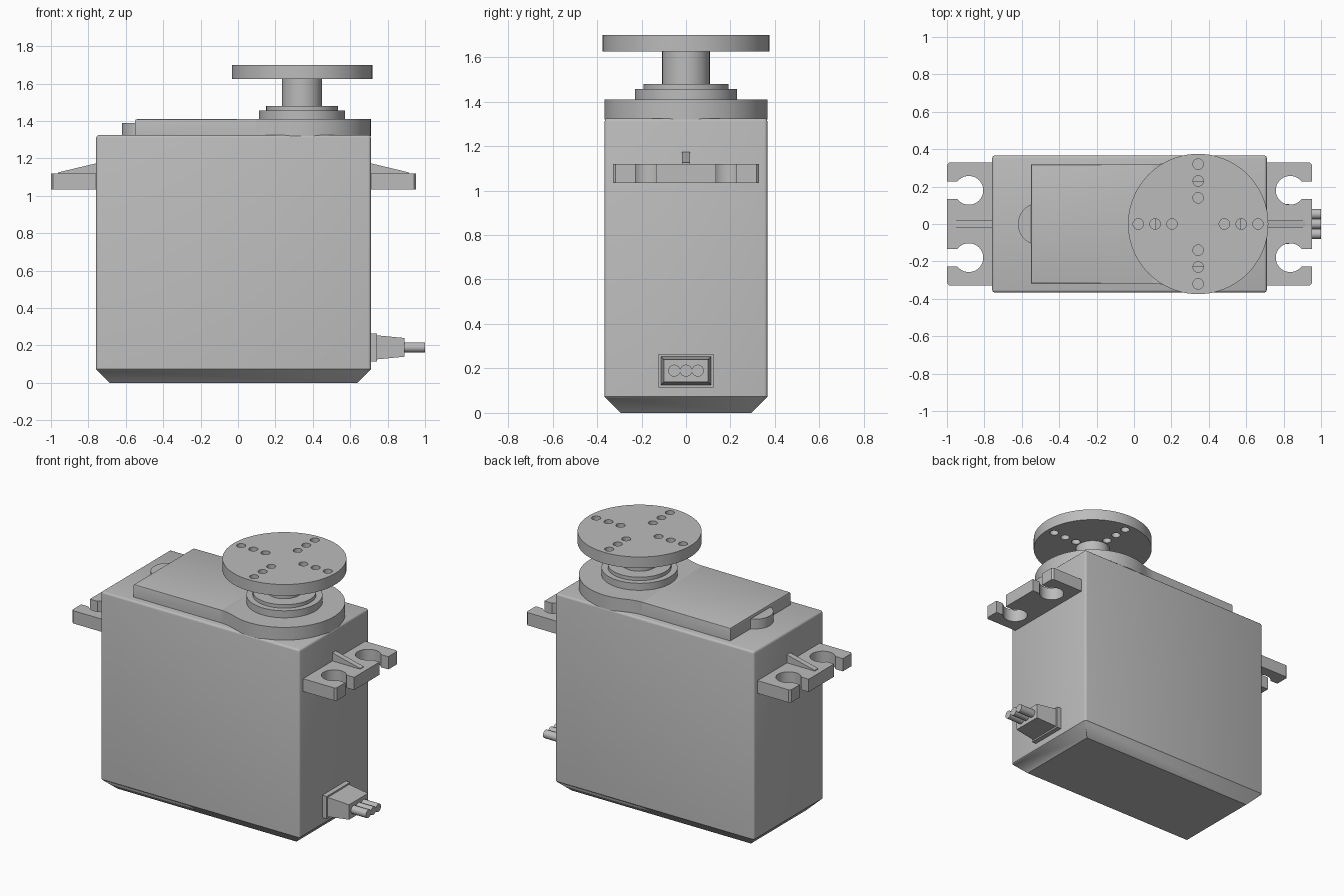
import bpy, bmesh
from math import sin, cos, pi, sqrt, atan2, asin, radians
from mathutils import Matrix, Vector

old = bpy.data.objects.get("Cube")
if old:
    bpy.data.objects.remove(old)

grey = bpy.data.materials.new("grey plastic")
grey.use_nodes = True
colour = (0.5, 0.5, 0.5, 1)
grey.diffuse_color = colour
grey.node_tree.nodes["Principled BSDF"].inputs["Base Color"].default_value = colour

AXIS_X = 0.343   # centre of the output shaft


def finish(name, bm, smooth=True):
    bmesh.ops.recalc_face_normals(bm, faces=bm.faces)
    mesh = bpy.data.meshes.new(name)
    bm.to_mesh(mesh)
    bm.free()
    mesh.materials.append(grey)
    ob = bpy.data.objects.new(name, mesh)
    bpy.context.scene.collection.objects.link(ob)
    if smooth:
        bpy.ops.object.select_all(action='DESELECT')
        ob.select_set(True)
        bpy.context.view_layer.objects.active = ob
        bpy.ops.object.shade_smooth_by_angle(angle=radians(30))
    return ob


def loft(bm, rings):
    """Skin rings of equal length and cap both ends."""
    rows = [[bm.verts.new(p) for p in ring] for ring in rings]
    n = len(rows[0])
    for a, b in zip(rows, rows[1:]):
        for i in range(n):
            j = (i + 1) % n
            bm.faces.new((a[i], a[j], b[j], b[i]))
    bm.faces.new(rows[0][::-1])
    bm.faces.new(rows[-1])


def prism(outline, z0, z1):
    bm = bmesh.new()
    loft(bm, [[(x, y, z) for x, y in outline] for z in (z0, z1)])
    return bm


def bevel_edges(bm, rule, width, segments):
    edges = [e for e in bm.edges if rule(*(v.co for v in e.verts))]
    bmesh.ops.bevel(bm, geom=edges, offset=width, segments=segments,
                    profile=0.5, affect='EDGES', clamp_overlap=True)


def arc(cx, cy, r, a0, a1, n):
    return [(cx + r * cos(a0 + (a1 - a0) * i / n),
             cy + r * sin(a0 + (a1 - a0) * i / n)) for i in range(n + 1)]


def circle(cx, cy, r, n=64):
    return arc(cx, cy, r, 0, 2 * pi, n)[:-1]


def rect(x0, x1, y0, y1):
    return [(x0, y0), (x1, y0), (x1, y1), (x0, y1)]


def level(ring, z):
    return [(x, y, z) for x, y in ring]


# Case: chamfered bottom, softened uprights and top
BX0, BX1, BY, TOP, CH = -0.758, 0.71, 0.366, 1.325, 0.073
bm = bmesh.new()
full = rect(BX0, BX1, -BY, BY)
loft(bm, [level(rect(BX0 + CH, BX1 - CH, CH - BY, BY - CH), 0),
          level(full, CH), level(full, TOP)])
bevel_edges(bm, lambda a, b: max(a.z, b.z) > TOP - 0.01, 0.014, 3)
finish("case", bm)

# Gearbox lid: plate blending into a round end
LY, LR, FR = 0.318, 0.367, 0.3
dx = sqrt((LR + FR) ** 2 - (LY + FR) ** 2)
t = asin((LY + FR) / (LR + FR))
upper = arc(AXIS_X, 0, LR, 0, pi - t, 28)
upper += arc(AXIS_X - dx, LY + FR, FR, -t, -pi / 2, 8)[1:]
upper += [(-0.55, LY)]
lower = [(x, -y) for x, y in upper[:0:-1]]
bm = prism(upper + lower, TOP - 0.005, 1.41)
bevel_edges(bm, lambda a, b: min(a.z, b.z) > 1.4, 0.01, 2)
finish("gearbox_lid", bm)

# Half-round tab beside the lid
finish("lid_tab", prism(arc(-0.506, 0, 0.114, pi / 2, 1.5 * pi, 24), TOP - 0.005, 1.39))

# Stepped bearing rings and the shaft
for name, r, z0, z1 in (("bearing_ring", 0.23, 1.4, 1.457),
                        ("bearing_step", 0.192, 1.45, 1.48),
                        ("output_shaft", 0.107, 1.47, 1.63)):
    finish(name, prism(circle(AXIS_X, 0, r), z0, z1))

# Round horn with four rows of through holes
horn = finish("horn_disc", prism(circle(AXIS_X, 0, 0.375, 80), 1.625, 1.7), False)
bm = bmesh.new()
for k in range(4):
    for d in (0.14, 0.23, 0.32):
        ring = circle(AXIS_X + d * cos(k * pi / 2), d * sin(k * pi / 2), 0.028, 24)
        loft(bm, [level(ring, 1.55), level(ring, 1.75)])
cutter = finish("horn_hole_cutter", bm, False)
cutter.hide_render = True
mod = horn.modifiers.new("holes", 'BOOLEAN')
mod.operation, mod.solver, mod.object = 'DIFFERENCE', 'EXACT', cutter
bpy.ops.object.select_all(action='DESELECT')
horn.select_set(True)
bpy.context.view_layer.objects.active = horn
bpy.ops.object.modifier_apply(modifier="holes")
bpy.ops.object.shade_smooth_by_angle(angle=radians(30))
bpy.data.objects.remove(cutter)

# Mounting ears with open screw slots, and their stiffening ribs
HOLE_R, SLOT, HOLE_Y, REACH = 0.077, 0.046, 0.18, 0.242
a = asin(SLOT / HOLE_R)
for side, wall, name in ((1, BX1, "left"), (-1, BX0, "right")):
    half = [(REACH - 0.012, 0.328), (REACH, 0.316), (REACH, HOLE_Y + SLOT)]
    half += arc(0.125, HOLE_Y, HOLE_R, a, 2 * pi - a, 32)
    half += [(REACH, HOLE_Y - SLOT)]
    outline = [(-0.01, 0.328)] + half + [(x, -y) for x, y in half[::-1]] + [(-0.01, -0.328)]
    outline = [(wall + side * x, y) for x, y in outline]
    finish(name + "_mounting_ear", prism(outline, 1.035, 1.12))

    bm = bmesh.new()
    profile = ((-0.01, 1.11), (0.205, 1.11), (0.205, 1.125), (0, 1.174), (-0.01, 1.174))
    loft(bm, [[(wall + side * x, y, z) for x, z in profile] for y in (-0.018, 0.018)])
    finish(name + "_ear_rib", bm, False)


# Cable boot: flange and tapered sleeve
def section(x, hy, hz, zc=0.19):
    return [(x, y, zc + z) for y, z in rect(-hy, hy, -hz, hz)]


bm = bmesh.new()
loft(bm, [section(0.70, 0.124, 0.075), section(0.742, 0.124, 0.075)])
finish("cable_flange", bm, False)
bm = bmesh.new()
loft(bm, [section(0.735, 0.114, 0.065), section(0.89, 0.1, 0.05)])
finish("cable_sleeve", bm, False)

# Three wires
for name, y in (("front_wire", -0.053), ("middle_wire", 0), ("back_wire", 0.053)):
    bm = bmesh.new()
    loft(bm, [[(x, p, q) for p, q in circle(y, 0.19, 0.027, 24)] for x in (0.88, 1.0)])
    finish(name, bm)
